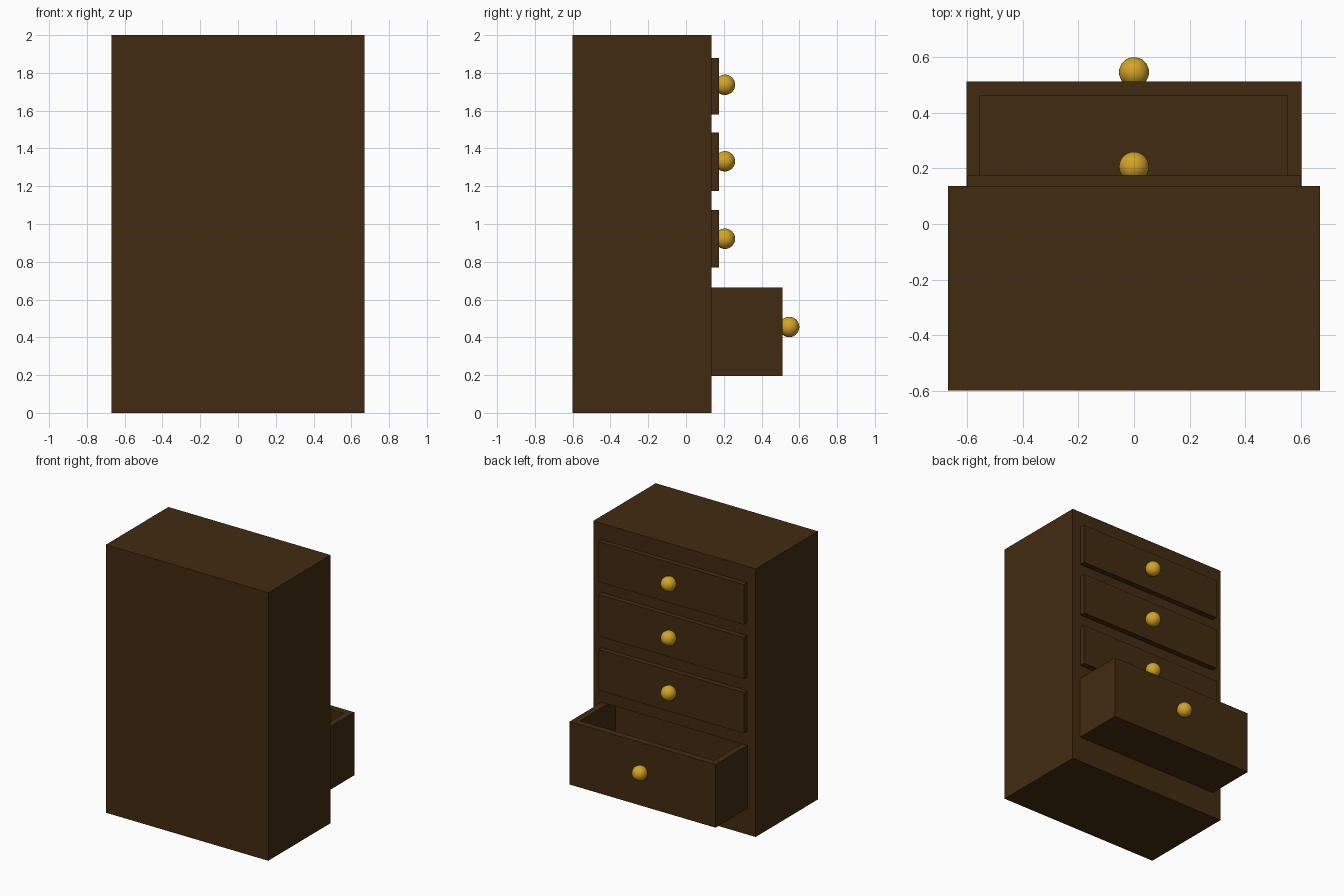
import bpy
import math

if "Cube" in bpy.data.objects:
    bpy.data.objects.remove(bpy.data.objects["Cube"])


def material(name, rgb):
    m = bpy.data.materials.new(name)
    m.diffuse_color = (*rgb, 1)
    m.use_nodes = True
    m.node_tree.nodes["Principled BSDF"].inputs["Base Color"].default_value = m.diffuse_color
    return m


WOOD = material("dark_wood", (0.054, 0.024, 0.005))
BRASS = material("brass", (0.65, 0.37, 0.02))


def box(name, x, y, z):
    """Box from (min, max) ranges."""
    size = [b - a for a, b in (x, y, z)]
    mid = [(a + b) / 2 for a, b in (x, y, z)]
    bpy.ops.mesh.primitive_cube_add(size=1, location=mid)
    ob = bpy.context.object
    ob.name = name
    ob.scale = size
    bpy.ops.object.transform_apply(location=False, rotation=False, scale=True)
    ob.data.materials.append(WOOD)
    return ob


def cut(ob, cutter):
    """Subtract the cutter from the object, then remove the cutter."""
    mod = ob.modifiers.new("cut", 'BOOLEAN')
    mod.operation = 'DIFFERENCE'
    mod.solver = 'EXACT'
    mod.object = cutter
    bpy.context.view_layer.objects.active = ob
    bpy.ops.object.modifier_apply(modifier=mod.name)
    bpy.data.objects.remove(cutter, do_unlink=True)


def knob(name, y, z):
    bpy.ops.mesh.primitive_uv_sphere_add(segments=32, ring_count=16, radius=0.054,
                                         location=(0, y, z))
    ob = bpy.context.object
    ob.name = name
    ob.data.materials.append(BRASS)
    bpy.ops.object.shade_smooth_by_angle(angle=math.radians(30))


# Cabinet with the opening of the pulled-out drawer
cabinet = box("cabinet", (-0.67, 0.67), (-0.6, 0.136), (0, 2))
cut(cabinet, box("opening", (-0.602, 0.602), (-0.01, 0.3), (0.195, 0.665)))

# Closed drawer fronts with knobs
fronts = [(1.58, 1.88, 1.737), (1.175, 1.485, 1.332), (0.77, 1.074, 0.922)]
for i, (z0, z1, zk) in enumerate(fronts, 1):
    box(f"drawer_front_{i}", (-0.6, 0.6), (0.12, 0.176), (z0, z1))
    knob(f"drawer_knob_{i}", 0.206, zk)

# Open drawer, hollow from above
drawer = box("open_drawer", (-0.602, 0.602), (-0.01, 0.512), (0.195, 0.665))
cut(drawer, box("hollow", (-0.554, 0.552), (0.04, 0.46), (0.245, 0.8)))
knob("open_drawer_knob", 0.546, 0.455)
